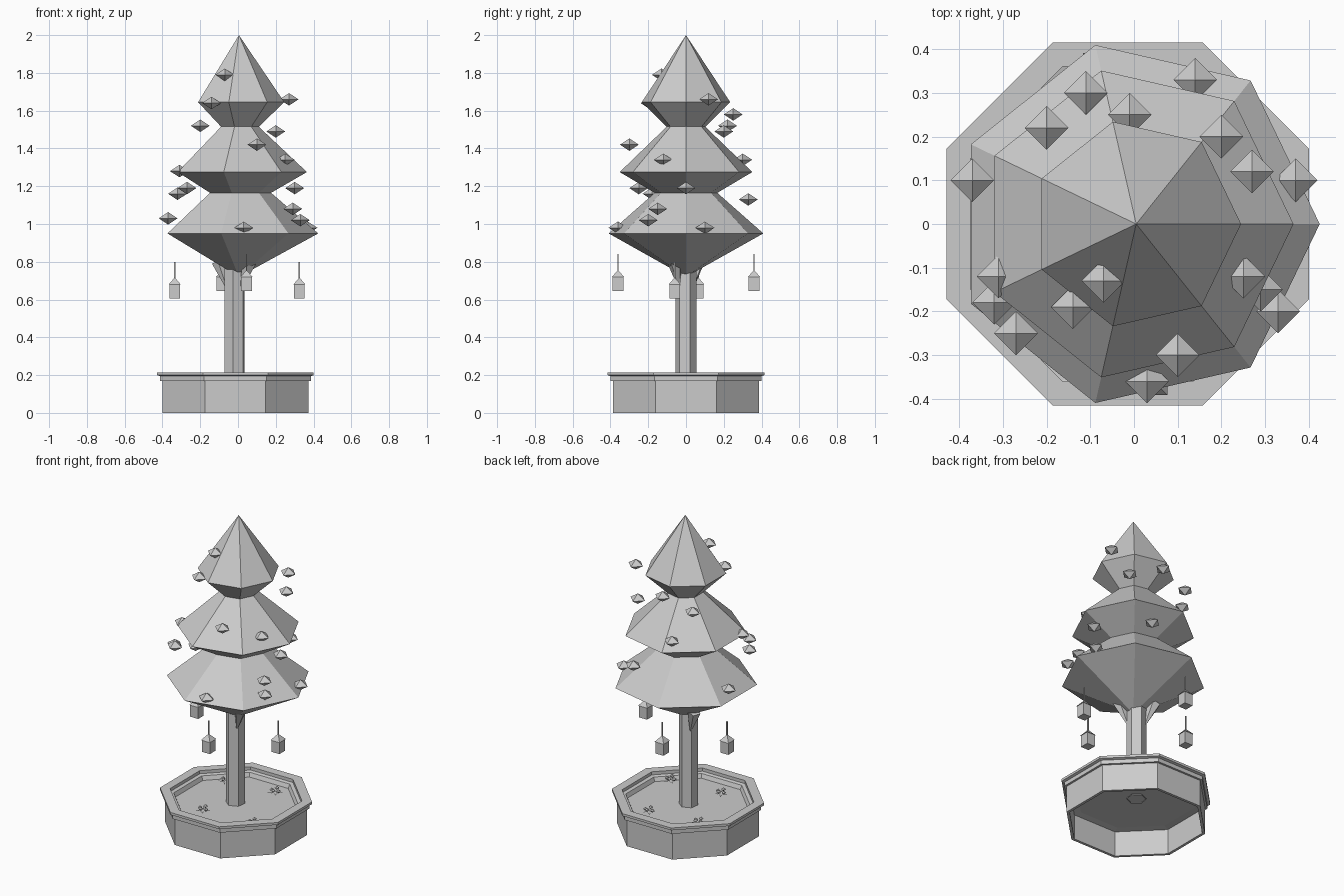
import bpy, bmesh, math
from math import pi, cos, sin
from mathutils import Vector

cube = bpy.data.objects.get("Cube")
if cube:
    bpy.data.objects.remove(cube, do_unlink=True)

GREY = (0.6, 0.6, 0.6, 1)
mat = bpy.data.materials.new("plain grey")
mat.use_nodes = True
mat.diffuse_color = GREY
mat.node_tree.nodes["Principled BSDF"].inputs["Base Color"].default_value = GREY


def finish(name, bm):
    bmesh.ops.remove_doubles(bm, verts=bm.verts, dist=0.0001)
    bmesh.ops.recalc_face_normals(bm, faces=bm.faces)
    mesh = bpy.data.meshes.new(name)
    bm.to_mesh(mesh)
    bm.free()
    mesh.materials.append(mat)
    obj = bpy.data.objects.new(name, mesh)
    bpy.context.collection.objects.link(obj)
    return obj


def lathe(bm, profile, sides, center=(0, 0, 0), turn=0.0):
    """Spin (radius, height) points into a faceted surface."""
    c = Vector(center)
    rings = []
    for r, z in profile:
        if r == 0:
            rings.append([bm.verts.new(c + Vector((0, 0, z)))] * sides)
        else:
            angles = [turn + 2 * pi * i / sides for i in range(sides)]
            rings.append([bm.verts.new(c + Vector((r * cos(a), r * sin(a), z))) for a in angles])
    for low, high in zip(rings, rings[1:]):
        for i in range(sides):
            j = (i + 1) % sides
            corners = list(dict.fromkeys([low[i], low[j], high[j], high[i]]))
            bm.faces.new(corners)


def turned(name, profile, sides, center=(0, 0, 0), turn=0.0):
    bm = bmesh.new()
    lathe(bm, profile, sides, center, turn)
    return finish(name, bm)


def spike(name, base, tip, radius, sides=5):
    """Cone whose point sits at tip and whose wide end sits at base."""
    bm = bmesh.new()
    axis = Vector(tip) - Vector(base)
    lathe(bm, [(0, 0), (radius, 0), (0, axis.length)], sides)
    turn = Vector((0, 0, 1)).rotation_difference(axis).to_matrix()
    bmesh.ops.rotate(bm, verts=bm.verts, matrix=turn)
    bmesh.ops.translate(bm, verts=bm.verts, vec=base)
    return finish(name, bm)


# Planter: octagonal hollow wall with a stepped rim, sizes given to the flat sides
MID = (-0.014, 0, 0)
TURN = pi / 8
def flats(points):
    return [(r / cos(TURN), z) for r, z in points]

turned("planter_wall", flats([(.37, 0), (.387, 0), (.387, .17), (.4, .17), (.4, .195),
       (.415, .2), (.415, .215), (.36, .215), (.36, .195), (.34, .19), (.33, .165),
       (.37, .16), (.37, 0)]), 8, MID, TURN)
turned("soil", flats([(0, .165), (.36, .165)]), 8, MID, TURN)

# Trunk and its two short branches
turned("trunk", [(.057, .16), (.057, .8)], 6, (-0.018, 0, 0), math.radians(21.6))
spike("branch_back", (-.1, .06, .8), (-.05, .03, .635), .04)
spike("branch_front", (.06, -.06, .8), (.01, -.03, .635), .04)

# Foliage: three seven-sided tiers
turned("foliage", [(0, .72), (.42, .95), (.17, 1.165), (.36, 1.275), (.105, 1.515),
       (.24, 1.645), (0, 2)], 7, (.005, 0, 0))

# Gem-shaped ornaments around the foliage
ORNAMENTS = [
    (-.07, -.13, 1.79), (-.14, -.19, 1.64), (-.2, .22, 1.52), (.27, .12, 1.66),
    (.2, .2, 1.49), (.1, -.3, 1.42), (.25, -.12, 1.34), (-.31, -.12, 1.28),
    (-.27, -.25, 1.19), (-.32, -.18, 1.16), (-.37, .1, 1.03), (.3, 0, 1.19),
    (.29, -.15, 1.08), (.33, -.2, 1.02), (.37, .1, .98), (.03, -.36, .98),
    (-.01, .25, 1.58), (-.11, .3, 1.34), (.14, .33, 1.13)]
bm = bmesh.new()
for spot in ORNAMENTS:
    lathe(bm, [(0, -.033), (.05, 0), (0, .033)], 4, spot)
finish("ornaments", bm)

# Hanging lanterns: box, pyramid roof and thin cord
for side, spot in (("left", (.325, -.06, .605)), ("right", (-.335, .065, .605)),
                   ("front", (.045, -.36, .645)), ("back", (-.085, .36, .645))):
    bm = bmesh.new()
    lathe(bm, [(0, 0), (.04, 0), (.04, .075), (.045, .075), (.005, .108), (.005, .195), (0, .195)],
          4, spot, pi / 4)
    finish("lantern_" + side, bm)

# Flower clumps on the soil: small round blooms over flat leaves
bm = bmesh.new()
for x, y in ((.1, .23), (-.22, .19), (-.1, -.21), (.24, -.19)):
    for i in range(4):
        a = i * pi / 2 + x
        lathe(bm, [(0, -.012), (.014, 0), (0, .012)], 5,
              (x + .022 * cos(a), y + .022 * sin(a), .185 + .007 * (i % 2)))
        leaf = [(.01, a - 1, .168), (.045, a + .6, .172), (.01, a + 2, .168)]
        bm.faces.new([bm.verts.new((x + r * cos(t), y + r * sin(t), z)) for r, t, z in leaf])
finish("flowers", bm)
